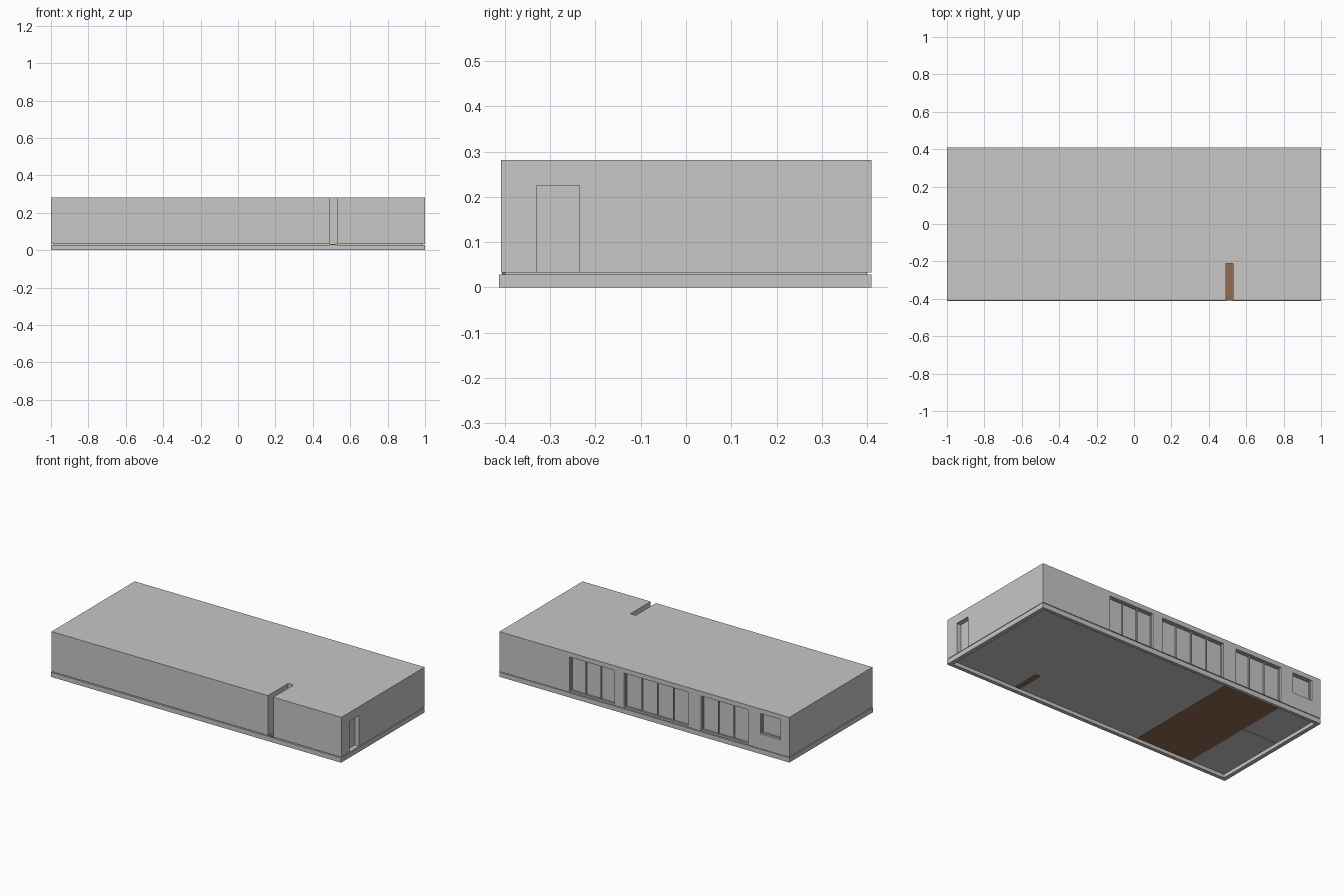
import bpy

cube = bpy.data.objects.get("Cube")
if cube:
    bpy.data.objects.remove(cube, do_unlink=True)


def material(name, rgb):
    m = bpy.data.materials.new(name)
    m.use_nodes = True
    m.diffuse_color = (*rgb, 1)
    m.node_tree.nodes["Principled BSDF"].inputs["Base Color"].default_value = (*rgb, 1)
    return m


GREY = material("warm grey", (0.58, 0.57, 0.555))
BROWN = material("wood brown", (0.275, 0.15, 0.085))


def box(name, xs, ys, zs, mat=GREY):
    """Box between the given low and high limits on each axis."""
    verts = [(x, y, z) for x in xs for y in ys for z in zs]
    faces = [(0, 1, 3, 2), (4, 6, 7, 5), (0, 4, 5, 1),
             (2, 3, 7, 6), (0, 2, 6, 4), (1, 5, 7, 3)]
    mesh = bpy.data.meshes.new(name)
    mesh.from_pydata(verts, [], faces)
    mesh.materials.append(mat)
    ob = bpy.data.objects.new(name, mesh)
    bpy.context.collection.objects.link(ob)
    return ob


def cut(target, xs, ys, zs):
    """Subtract a box from the target."""
    cutter = box("cutter", xs, ys, zs)
    cutter.hide_render = True
    mod = target.modifiers.new("cut", "BOOLEAN")
    mod.operation = "DIFFERENCE"
    mod.solver = "EXACT"
    mod.object = cutter
    bpy.context.view_layer.objects.active = target
    bpy.ops.object.modifier_apply(modifier=mod.name)
    bpy.data.objects.remove(cutter, do_unlink=True)


BACK, FRONT, TOP, FLOOR = 0.41, -0.409, 0.281, 0.033

# Hollow plinth under the walls
plinth = box("plinth", (-1, 1), (-0.413, BACK), (0, 0.029))
cut(plinth, (-0.975, 0.975), (-0.39, 0.39), (-0.1, 0.1))

# Floor slab, with a seam in the end room
PART, SEAM, SLAB = -0.735, 0.06, (0.022, FLOOR + 0.0005)
box("main_floor", (PART, 0.99), (-0.4, 0.4), SLAB)
box("end_floor_front", (-0.99, PART), (-0.4, SEAM - 0.0015), SLAB)
box("end_floor_back", (-0.99, PART), (SEAM + 0.0015, 0.4), SLAB)
box("wood_floor", (PART, -0.35), (-0.39, 0.39), (0.021, 0.03), BROWN)

# Main block, with a thin shadow gap above the plinth
block = box("building_block", (-0.999, 0.999), (FRONT, BACK), (FLOOR, TOP))

# Open slot in the front, floored in wood
cut(block, (0.493, 0.53), (-0.5, -0.21), (0, 0.4))
box("slot_floor", (0.493, 0.53), (-0.406, -0.21), (0.021, 0.034), BROWN)

# Recessed end door
cut(block, (0.97, 1.1), (-0.33, -0.235), (FLOOR + 0.001, 0.225))

# Recessed back windows: x limits, sill height, number of panes
DEPTH, BAR, HEAD = 0.022, 0.005, 0.252
windows = [(0.207, 0.517, 0.036, 3), (-0.302, 0.14, 0.036, 4),
           (-0.715, -0.39, 0.036, 3), (-0.937, -0.8, 0.125, 1)]
for n, (x0, x1, sill, panes) in enumerate(windows, 1):
    cut(block, (x0, x1), (BACK - DEPTH, 0.5), (sill, HEAD))
    glass = BACK - DEPTH
    depth = (glass - 0.002, glass + 0.008)
    # Upright bars between and beside the panes
    for i in range(panes + 1):
        x = x0 + BAR / 2 + (x1 - x0 - BAR) * i / panes
        box(f"window_{n}_bar_{i}", (x - BAR / 2, x + BAR / 2), depth, (sill, HEAD))
    # Top and bottom rails
    for label, z in (("bottom", sill), ("top", HEAD - BAR)):
        box(f"window_{n}_{label}_rail", (x0, x1), depth, (z, z + BAR))
